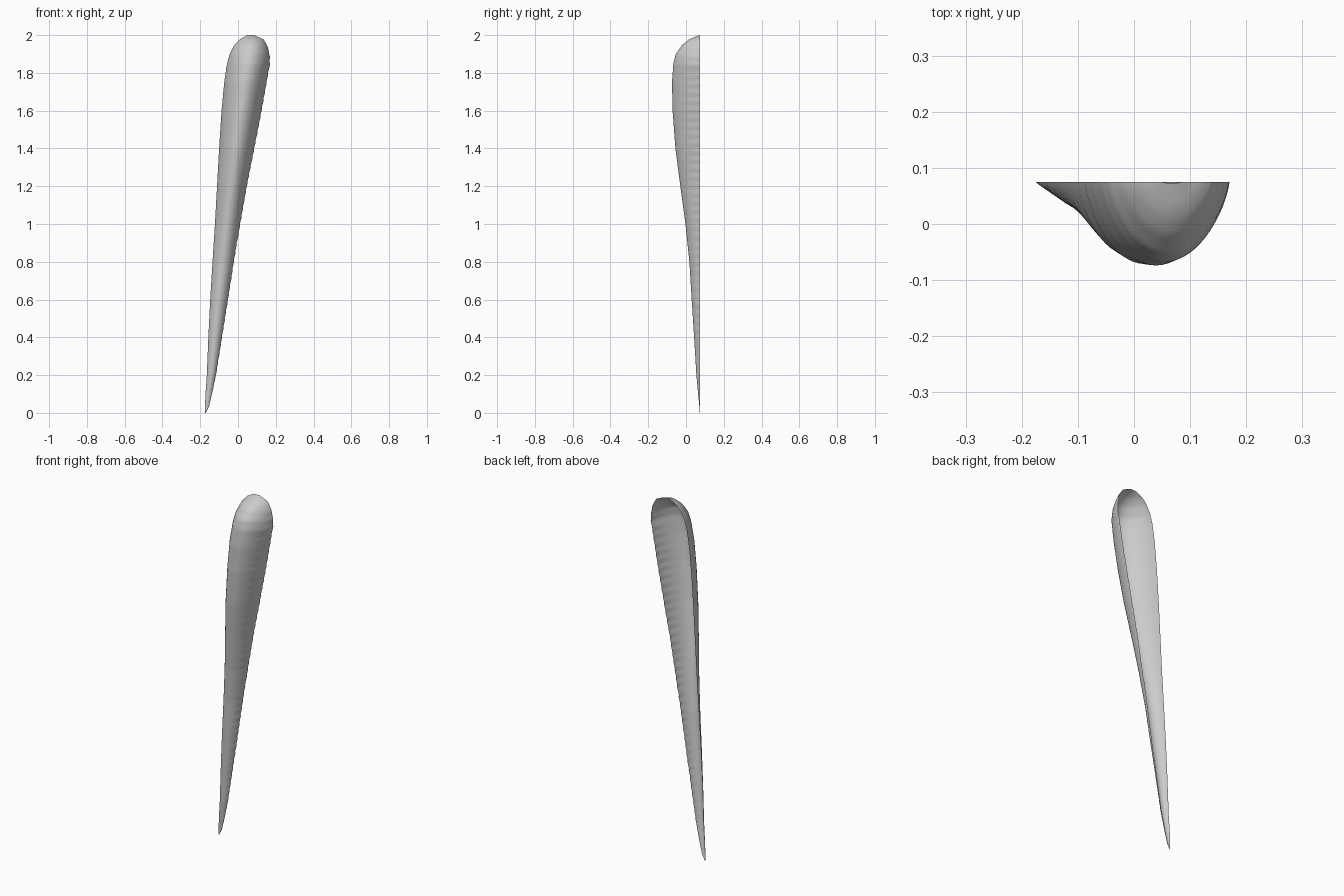
import bpy, bmesh, math

if "Cube" in bpy.data.objects:
    bpy.data.objects.remove(bpy.data.objects["Cube"])

# Outline stations: height, left x, right x, front-most y
STATIONS = [
    (0.00, -.175, -.171, .073), (0.03, -.175, -.155, .071),
    (0.10, -.172, -.138, .064), (0.20, -.165, -.117, .055),
    (0.40, -.157, -.085, .043), (0.60, -.147, -.053, .030),
    (0.80, -.135, -.022, .018), (1.00, -.122, .011, -.003),
    (1.20, -.111, .046, -.030), (1.40, -.100, .086, -.056),
    (1.60, -.087, .125, -.071), (1.75, -.073, .152, -.074),
    (1.85, -.058, .169, -.067), (1.90, -.044, .166, -.054),
    (1.95, -.018, .153, -.018), (1.98, .012, .131, .020),
    (2.00, .050, .085, .073),
]
BACK = 0.075
SIDES = 32


def outline(z):
    # Linear blend between neighbouring stations
    for a, b in zip(STATIONS, STATIONS[1:]):
        if z <= b[0]:
            t = (z - a[0]) / (b[0] - a[0])
            return [p + (q - p) * t for p, q in zip(a[1:], b[1:])]
    return STATIONS[-1][1:]


# Open-backed curved shell with faint stepped ripples on the cut rims
bm = bmesh.new()
rows = []
ROWS = 180
for i in range(ROWS + 1):
    z = 2 * i / ROWS
    left, right, front = outline(z)
    mid, half = (left + right) / 2, (right - left) / 2
    ripple = 0.004 * ((z / 0.045) % 1 - 0.5) * min(1, half / 0.04)
    row = []
    for j in range(SIDES + 1):
        t = -math.cos(math.pi * j / SIDES)
        depth = max(0, 1 - t * t) ** 0.7
        x = mid + half * t + ripple * max(0, t) ** 4
        row.append(bm.verts.new((x, BACK - (BACK - front) * depth, z)))
    rows.append(row)
for a, b in zip(rows, rows[1:]):
    for j in range(SIDES):
        bm.faces.new((a[j], a[j + 1], b[j + 1], b[j]))

mesh = bpy.data.meshes.new("curved_shell")
bm.to_mesh(mesh)
bm.free()
shell = bpy.data.objects.new("curved_shell", mesh)
bpy.context.collection.objects.link(shell)
for p in mesh.polygons:
    p.use_smooth = True
